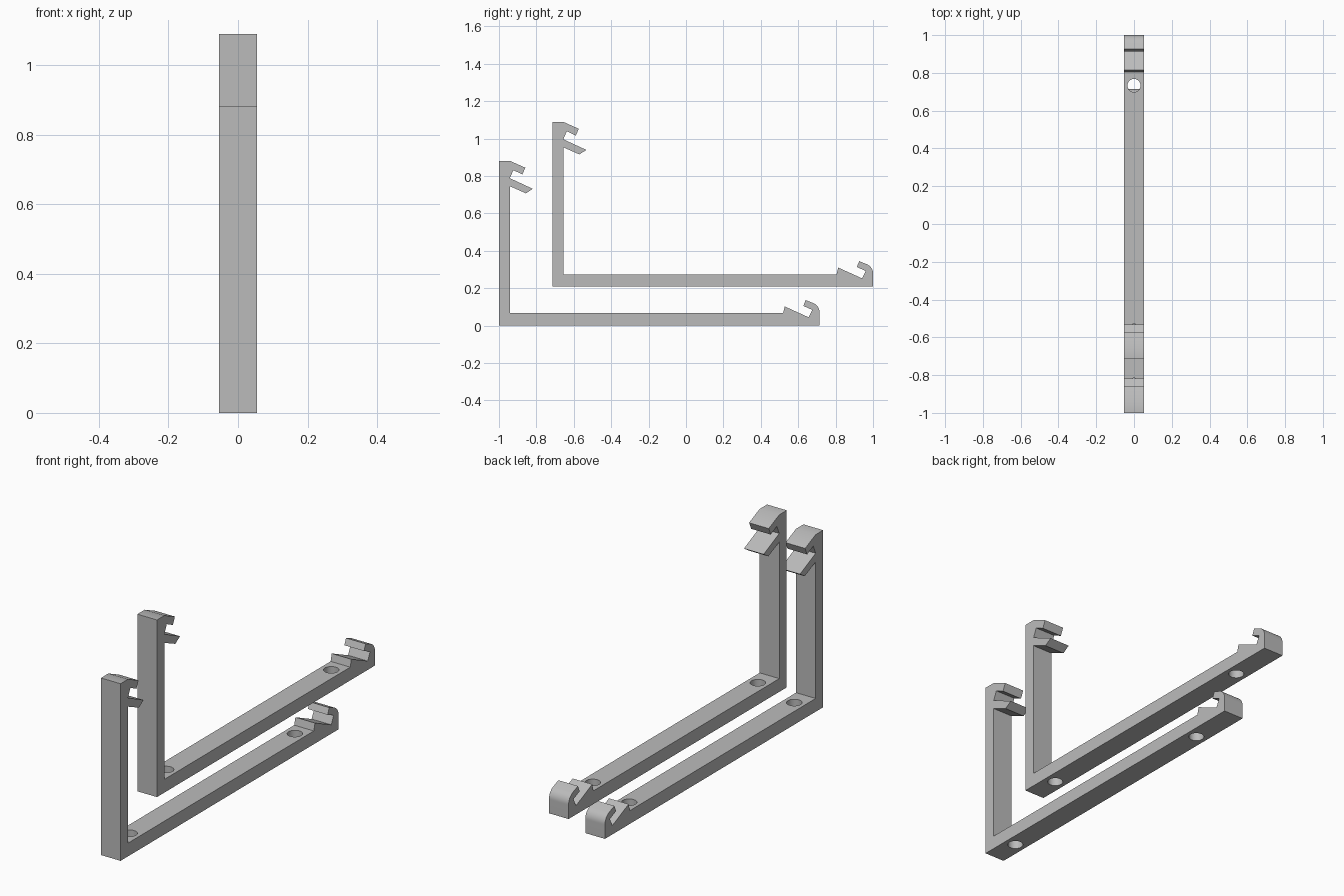
import bpy, bmesh
from math import sin, cos, radians

if "Cube" in bpy.data.objects:
    bpy.data.objects.remove(bpy.data.objects["Cube"])

HALF_WIDTH = 0.054
LENGTH = 1.714
THICK = 0.066

grey = bpy.data.materials.new("plain grey")
grey.use_nodes = True
colour = (0.5, 0.5, 0.5, 1)
grey.diffuse_color = colour
grey.node_tree.nodes["Principled BSDF"].inputs["Base Color"].default_value = colour

# Side profile (y, z): floor bar, rear hook, then post with front clip
end = LENGTH - 1
radius = 0.054
rear_curve = [(end - radius + radius * cos(radians(a)), 0.07 + radius * sin(radians(a)))
              for a in range(0, 67, 6)]
rear_hook = [(0.640, 0.136), (0.627, 0.105), (0.675, 0.084), (0.656, 0.044),
             (0.528, 0.102), (0.519, THICK)]
front_clip = [(-0.942, 0.745), (-0.856, 0.707), (-0.819, 0.731), (-0.942, 0.788),
              (-0.923, 0.831), (-0.875, 0.808), (-0.859, 0.844), (-0.942, 0.881)]
profile = ([(-1, 0), (end, 0)] + rear_curve + rear_hook
           + [(-0.942, THICK)] + front_clip + [(-1, 0.881)])


def screw_hole(name, y, z):
    bpy.ops.mesh.primitive_cylinder_add(vertices=32, radius=0.035, depth=0.2,
                                        location=(0, y, z + THICK / 2))
    cutter = bpy.context.object
    cutter.name = name
    cutter.data.materials.append(grey)
    return cutter


def bracket(name, dy, dz):
    # Extrude the profile across the width
    bm = bmesh.new()
    face = bm.faces.new([bm.verts.new((-HALF_WIDTH, y + dy, z + dz)) for y, z in profile])
    side = bmesh.ops.extrude_face_region(bm, geom=[face])["geom"]
    bmesh.ops.translate(bm, vec=(2 * HALF_WIDTH, 0, 0),
                        verts=[v for v in side if isinstance(v, bmesh.types.BMVert)])
    bmesh.ops.recalc_face_normals(bm, faces=bm.faces)
    mesh = bpy.data.meshes.new(name)
    bm.to_mesh(mesh)
    bm.free()
    mesh.materials.append(grey)
    obj = bpy.data.objects.new(name, mesh)
    bpy.context.collection.objects.link(obj)

    # Screw holes through the floor bar
    cutters = [screw_hole(name + "_hole_cutter", y + dy, dz) for y in (-0.851, 0.447)]
    bpy.ops.object.select_all(action='DESELECT')
    obj.select_set(True)
    bpy.context.view_layer.objects.active = obj
    for cutter in cutters:
        cut = obj.modifiers.new("screw_hole", 'BOOLEAN')
        cut.operation = 'DIFFERENCE'
        cut.solver = 'EXACT'
        cut.object = cutter
        bpy.ops.object.modifier_apply(modifier=cut.name)
        bpy.data.objects.remove(cutter)
    bpy.ops.object.shade_smooth_by_angle(angle=radians(30))


bracket("lower_bracket", 0, 0)
bracket("upper_bracket", 2 - LENGTH, 0.208)
